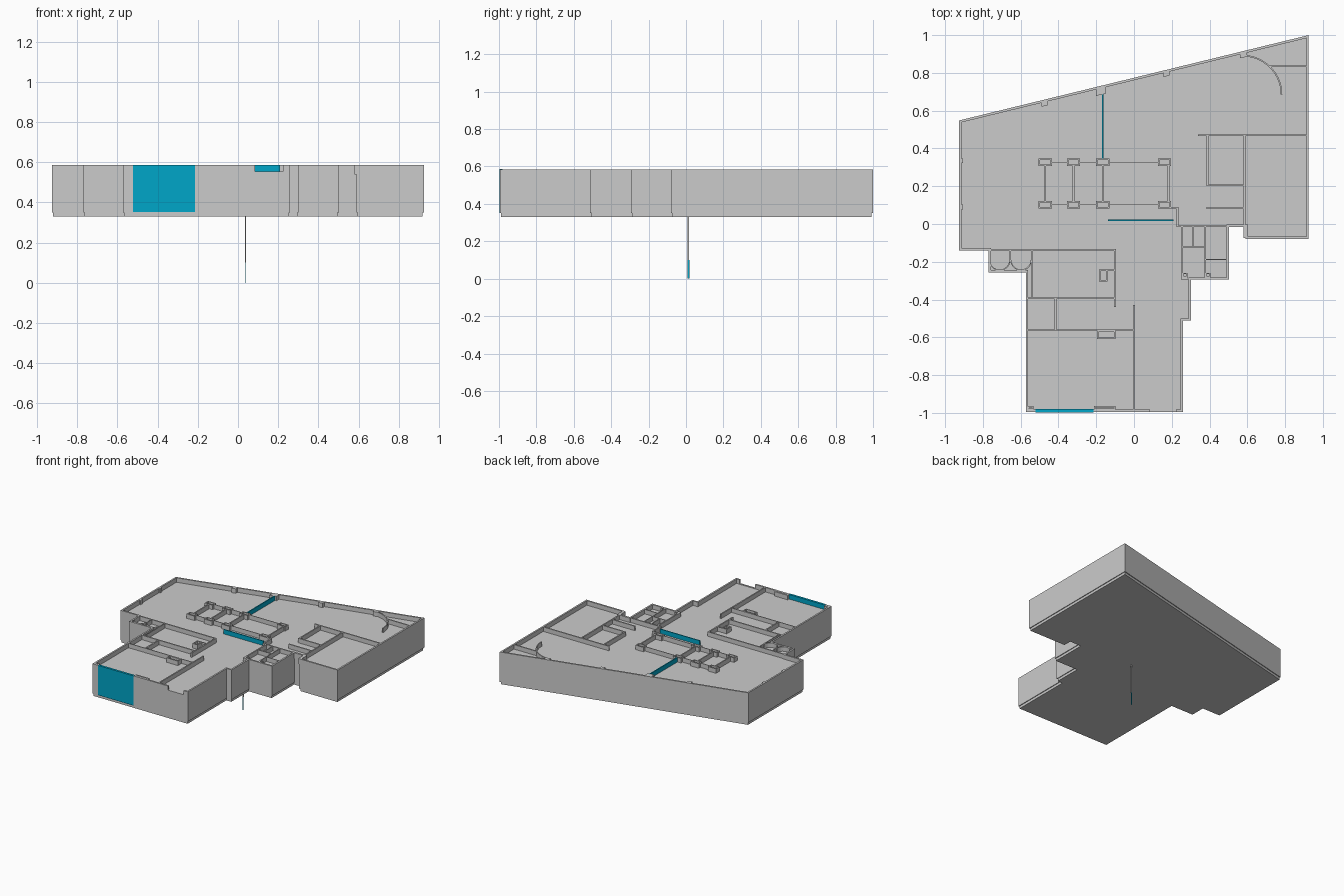
import bpy, bmesh
from math import cos, sin, radians
from mathutils import Vector

if "Cube" in bpy.data.objects:
    bpy.data.objects.remove(bpy.data.objects["Cube"])

FLOOR, TOP = 0.55, 0.585

teal = bpy.data.materials.new("teal_glass")
teal.diffuse_color = (0.0, 0.38, 0.58, 1)
teal.use_nodes = True
teal.node_tree.nodes["Principled BSDF"].inputs["Base Color"].default_value = teal.diffuse_color


def make(name, bm, mat=None):
    bmesh.ops.recalc_face_normals(bm, faces=bm.faces)
    me = bpy.data.meshes.new(name)
    bm.to_mesh(me)
    bm.free()
    ob = bpy.data.objects.new(name, me)
    bpy.context.collection.objects.link(ob)
    if mat:
        me.materials.append(mat)
    return ob


def loft(bm, rings):
    """Stack of (polygon, z) rings, closed with caps."""
    loops = [[bm.verts.new((x, y, z)) for x, y in pts] for pts, z in rings]
    n = len(loops[0])
    for a, b in zip(loops, loops[1:]):
        for i in range(n):
            j = (i + 1) % n
            bm.faces.new((a[i], a[j], b[j], b[i]))
    bm.faces.new(loops[0][::-1])
    bm.faces.new(loops[-1])


def box(bm, x0, x1, y0, y1, z0=FLOOR - 0.01, z1=TOP):
    r = [(x0, y0), (x1, y0), (x1, y1), (x0, y1)]
    loft(bm, [(r, z0), (r, z1)])


def wall(bm, x0, y0, x1, y1, t=0.01):
    """Axis-aligned wall around a centre line."""
    h = t / 2
    box(bm, min(x0, x1) - h, max(x0, x1) + h, min(y0, y1) - h, max(y0, y1) + h)


def frame(bm, x0, x1, y0, y1, t=0.008):
    """Hollow rectangular shaft."""
    box(bm, x0, x1, y0, y0 + t)
    box(bm, x0, x1, y1 - t, y1)
    box(bm, x0, x0 + t, y0 + t, y1 - t)
    box(bm, x1 - t, x1, y0 + t, y1 - t)


def arc(bm, cx, cy, r, a0, a1, n, t=0.008):
    """Curved wall."""
    ang = [radians(a0 + (a1 - a0) * i / n) for i in range(n + 1)]
    pts = [(cx + r * cos(a), cy + r * sin(a)) for a in ang]
    pts += [(cx + (r - t) * cos(a), cy + (r - t) * sin(a)) for a in reversed(ang)]
    loft(bm, [(pts, FLOOR - 0.01), (pts, TOP)])


def inset(pts, d):
    """Mitred inward offset of a counter-clockwise polygon."""
    out = []
    for i, p in enumerate(pts):
        p, a, b = Vector(p), Vector(pts[i - 1]), Vector(pts[(i + 1) % len(pts)])
        u, v = (p - a).normalized(), (b - p).normalized()
        n1, n2 = Vector((-u.y, u.x)), Vector((-v.y, v.x))
        out.append(tuple(p + (n1 + n2) * d / (1 + n1.dot(n2))))
    return out


# building shell: recessed base slab, outer walls, sunken floor
outline = [(-0.927, -0.14), (-0.77, -0.14), (-0.77, -0.257), (-0.573, -0.257),
           (-0.573, -0.995), (0.259, -0.995), (0.259, -0.512), (0.302, -0.512),
           (0.302, -0.295), (0.502, -0.295), (0.502, -0.015), (0.59, -0.015),
           (0.59, -0.08), (0.925, -0.08), (0.925, 1.0), (-0.927, 0.548)]
base, inner = inset(outline, 0.006), inset(outline, 0.013)
bm = bmesh.new()
loft(bm, [(base, 0.33), (base, 0.35), (outline, 0.35), (outline, TOP),
          (inner, TOP), (inner, FLOOR)])
shell = make("building_shell", bm)

# entrance gap in the front wall
bm = bmesh.new()
box(bm, 0.085, 0.223, -1.05, -0.95, 0.553, 0.65)
cutter = make("entrance_cutter", bm)
cutter.hide_render = True
mod = shell.modifiers.new("entrance", 'BOOLEAN')
mod.operation, mod.object, mod.solver = 'DIFFERENCE', cutter, 'EXACT'
bpy.context.view_layer.objects.active = shell
bpy.ops.object.modifier_apply(modifier=mod.name)
bpy.data.objects.remove(cutter)

# east rooms
bm = bmesh.new()
for w in [(0.345, 0.47, 0.915, 0.47), (0.39, 0.47, 0.39, 0.205),
          (0.585, 0.47, 0.585, -0.07), (0.39, 0.205, 0.585, 0.205),
          (0.39, 0.085, 0.585, 0.085), (0.72, 0.835, 0.915, 0.835)]:
    wall(bm, *w)
make("east_room_walls", bm)

# curved partition in the north-east corner
bm = bmesh.new()
arc(bm, 0.575, 0.685, 0.21, 0, 90, 14)
make("curved_partition", bm)

# small annex
bm = bmesh.new()
for w in [(0.185, 0.085, 0.23, 0.085), (0.23, 0.085, 0.23, -0.012),
          (0.23, -0.012, 0.585, -0.012), (0.255, -0.012, 0.255, -0.29),
          (0.255, -0.29, 0.30, -0.29)]:
    wall(bm, *w)
for w in [(0.255, -0.122, 0.377, -0.122), (0.312, -0.012, 0.312, -0.122),
          (0.377, -0.012, 0.377, -0.29), (0.377, -0.187, 0.495, -0.187)]:
    wall(bm, *w, 0.006)
for x in (0.258, 0.38):
    frame(bm, x, x + 0.024, -0.285, -0.26, 0.006)
make("annex_walls", bm)

# central core: hollow columns joined by walls
cols = (-0.47, -0.32, -0.165, 0.162)
bm = bmesh.new()
for x in cols:
    for y in (0.327, 0.102):
        frame(bm, x - 0.035, x + 0.035, y - 0.021, y + 0.021)
make("core_columns", bm)
bm = bmesh.new()
for a, b in zip(cols, cols[1:]):
    for y in (0.327, 0.102):
        wall(bm, a + 0.036, y, b - 0.036, y, 0.005)
for x in (-0.47, -0.32, -0.165, 0.183):
    wall(bm, x, 0.31, x, 0.12, 0.009)
make("core_walls", bm)

# south-west rooms
bm = bmesh.new()
for w in [(-0.77, -0.137, -0.1, -0.137), (-0.1, -0.137, -0.1, -0.435),
          (-0.565, -0.393, -0.1, -0.393), (-0.415, -0.393, -0.415, -0.562),
          (0.0, -0.435, 0.0, -0.985)]:
    wall(bm, *w)
for w in [(-0.54, -0.137, -0.54, -0.393), (-0.565, -0.562, 0.0, -0.562),
          (-0.145, -0.245, -0.1, -0.245), (-0.655, -0.137, -0.655, -0.195)]:
    wall(bm, *w, 0.006)
make("south_room_walls", bm)

# shafts and front wall piers
bm = bmesh.new()
for f in [(-0.185, -0.14, -0.305, -0.242), (-0.197, -0.097, -0.61, -0.565),
          (-0.565, -0.53, -0.985, -0.965), (-0.212, -0.097, -0.985, -0.963)]:
    frame(bm, *f)
make("shafts", bm)

# twin rounded alcoves
bm = bmesh.new()
for x in (-0.711, -0.598):
    arc(bm, x, -0.19, 0.057, 180, 360, 14, 0.006)
make("rounded_alcoves", bm)

# pilasters on the slanted north wall and west wall
bm = bmesh.new()
for x, w, d in [(-0.475, 0.016, 0.022), (-0.175, 0.026, 0.035),
                (0.172, 0.016, 0.022), (0.58, 0.018, 0.022)]:
    y = 0.548 + (x + 0.927) * 0.452 / 1.852 - 0.012
    pts = [(x - w, y - w * 0.244), (x - w, y - w * 0.244 - d),
           (x + w, y + w * 0.244 - d), (x + w, y + w * 0.244)]
    loft(bm, [(pts, FLOOR - 0.01), (pts, TOP)])
for y in (0.335, 0.09):
    box(bm, -0.918, -0.905, y - 0.012, y + 0.012)
make("pilasters", bm)

# teal glass panels
for name, dims in [("front_window", (-0.522, -0.214, -0.998, -0.98, 0.352, 0.586)),
                   ("lobby_glass", (-0.137, 0.21, 0.017, 0.025, 0.545, TOP)),
                   ("hall_glass", (-0.169, -0.161, 0.348, 0.7, 0.545, TOP))]:
    bm = bmesh.new()
    box(bm, *dims)
    make(name, bm, teal)

# slender post under the slab with a teal foot
bm = bmesh.new()
box(bm, 0.034, 0.041, 0.009, 0.017, 0.1, 0.34)
make("post", bm)
bm = bmesh.new()
box(bm, 0.035, 0.037, 0.008, 0.018, 0.0, 0.1)
make("post_foot", bm, teal)
